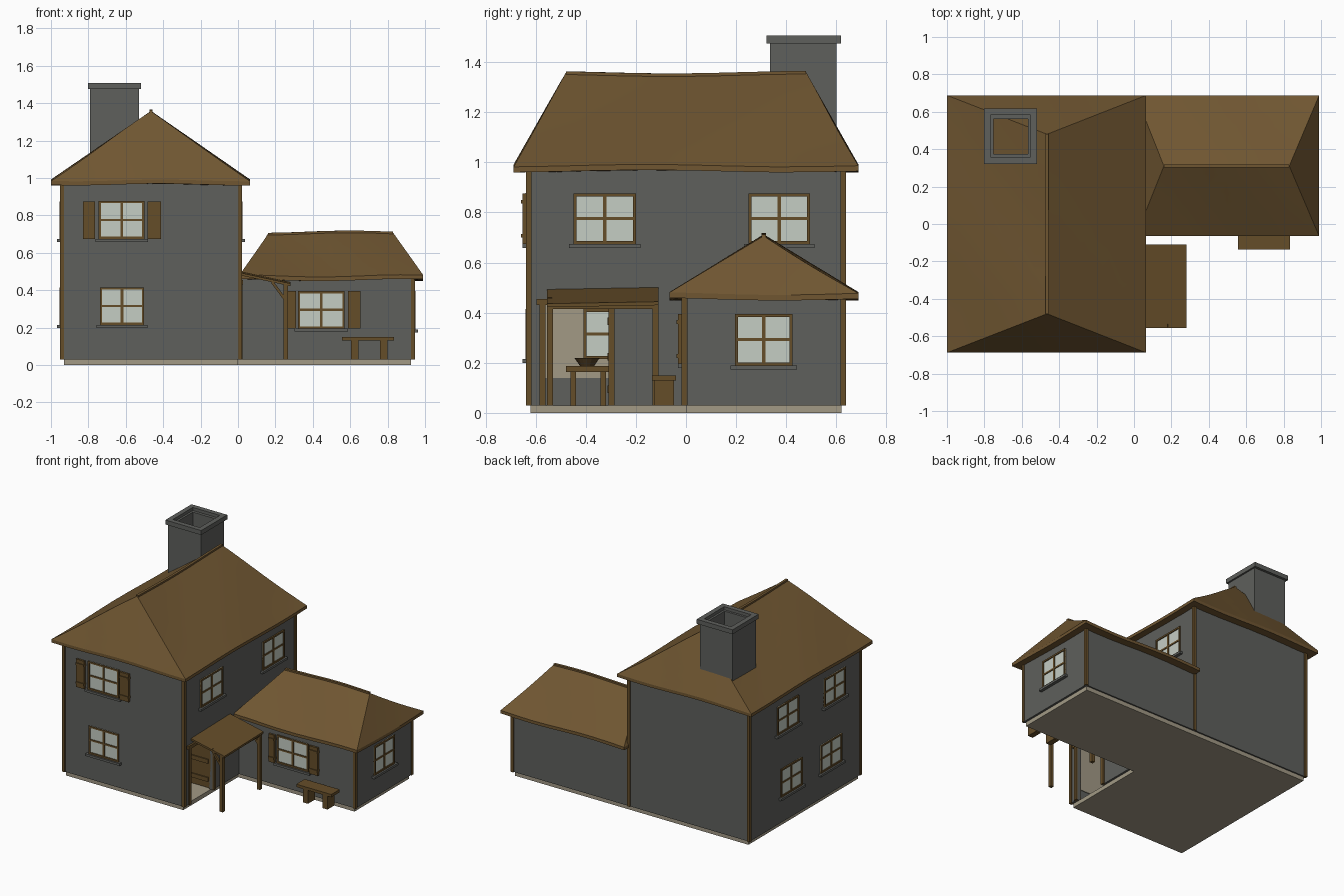
import bpy, bmesh, math
from mathutils import Vector, Matrix

if "Cube" in bpy.data.objects:
    bpy.data.objects.remove(bpy.data.objects["Cube"])


def material(name, rgb):
    m = bpy.data.materials.new(name)
    m.diffuse_color = (*rgb, 1)
    m.use_nodes = True
    m.node_tree.nodes["Principled BSDF"].inputs["Base Color"].default_value = m.diffuse_color
    return m


WALL = material("grey wall", (0.112, 0.115, 0.107))
ROOF = material("thatch brown", (0.160, 0.093, 0.031))
WOOD = material("timber brown", (0.130, 0.075, 0.022))
DARK = material("dark timber", (0.090, 0.052, 0.018))
GLASS = material("pale glass", (0.56, 0.61, 0.55))
STONE = material("beige stone", (0.36, 0.32, 0.235))


def add_box(bm, lo, hi, index=0):
    c = [(a + b) / 2 for a, b in zip(lo, hi)]
    s = [abs(b - a) for a, b in zip(lo, hi)]
    mat = Matrix.Translation(c) @ Matrix.Diagonal((*s, 1))
    verts = bmesh.ops.create_cube(bm, size=1, matrix=mat)["verts"]
    for f in {f for v in verts for f in v.link_faces}:
        f.material_index = index
    return verts


def finish(bm, name, mats):
    me = bpy.data.meshes.new(name)
    bmesh.ops.recalc_face_normals(bm, faces=bm.faces[:])
    bm.to_mesh(me)
    bm.free()
    ob = bpy.data.objects.new(name, me)
    bpy.context.collection.objects.link(ob)
    for m in mats:
        me.materials.append(m)
    return ob


def boxes(name, parts, *mats):
    """parts: (low corner, high corner[, material index])"""
    bm = bmesh.new()
    for p in parts:
        add_box(bm, *p)
    return finish(bm, name, mats)


def activate(ob):
    bpy.ops.object.select_all(action='DESELECT')
    ob.select_set(True)
    bpy.context.view_layer.objects.active = ob


def cut(ob, lo, hi):
    cutter = boxes("cutter", [(lo, hi)], WALL)
    cutter.hide_render = True
    mod = ob.modifiers.new("cut", 'BOOLEAN')
    mod.operation, mod.solver, mod.object = 'DIFFERENCE', 'EXACT', cutter
    activate(ob)
    bpy.ops.object.modifier_apply(modifier=mod.name)
    bpy.data.objects.remove(cutter)


# Foundation, walls, room and doorway
boxes("foundation", [((-0.93, -0.62, 0), (0.0, 0.62, 0.03)),
                     ((0.0, 0.0, 0), (0.925, 0.62, 0.03))], STONE)
house = boxes("house_walls", [((-0.945, -0.63, 0.03), (0.015, 0.63, 0.97))], WALL)
cut(house, (-0.915, -0.60, 0.0), (-0.015, 0.60, 0.95))
cut(house, (-0.1, -0.56, 0.0), (0.1, -0.31, 0.43))
boxes("wing_walls", [((0.015, -0.01, 0.03), (0.94, 0.63, 0.47))], WALL)
boxes("inner_plaster", [((-0.915, -0.6, 0.14), (-0.91, 0.6, 0.95)),
                        ((-0.915, -0.6, 0.14), (-0.015, -0.595, 0.95)),
                        ((-0.915, 0.595, 0.14), (-0.015, 0.6, 0.95))], STONE)

# Corner posts
def post(x, y, z0, z1, r=0.011):
    return ((x - r, y - r, z0), (x + r, y + r, z1))

boxes("corner_posts",
      [post(x, y, 0.03, 0.97) for x in (-0.94, 0.01) for y in (-0.627, 0.627)]
      + [post(0.935, y, 0.03, 0.46) for y in (-0.006, 0.627)], WOOD)


# Hipped roofs with a slightly wavy surface
def hip_roof(name, x0, x1, y0, y1, z, r0, r1, wave):
    bm = bmesh.new()
    ring = [(x0, y0), (x1, y0), (x1, y1), (x0, y1)]
    low = [bm.verts.new((x, y, z)) for x, y in ring]
    eave = [bm.verts.new((x, y, z + 0.022)) for x, y in ring]
    a, b = bm.verts.new(r0), bm.verts.new(r1)
    bm.faces.new(low)
    for i in range(4):
        j = (i + 1) % 4
        bm.faces.new((low[i], low[j], eave[j], eave[i]))
    e0, e1, e2, e3 = eave
    along_y = abs(r1[1] - r0[1]) > 0.1
    faces = ([(e0, e1, a), (e1, e2, b, a), (e2, e3, b), (e3, e0, a, b)] if along_y else
             [(e3, e0, a), (e0, e1, b, a), (e1, e2, b), (e2, e3, a, b)])
    for f in faces:
        bm.faces.new(f)
    # ridge cap
    w = Vector((0.009, 0, 0)) if along_y else Vector((0, 0.009, 0))
    add_box(bm, Vector(r0) - w - Vector((0, 0, 0.02)), Vector(r1) + w + Vector((0, 0, 0.006)))
    bmesh.ops.subdivide_edges(bm, edges=bm.edges[:], cuts=7, use_grid_fill=True)
    for v in bm.verts:
        v.co.z += wave * (math.sin(7 * v.co.x + 5.5 * v.co.y + 2) - 0.2)
    ob = finish(bm, name, [ROOF])
    activate(ob)
    bpy.ops.object.shade_smooth_by_angle(angle=math.radians(20))


hip_roof("main_roof", -1.0, 0.065, -0.688, 0.688, 0.966,
         (-0.465, -0.48, 1.355), (-0.465, 0.48, 1.355), 0.005)
hip_roof("wing_roof", 0.01, 0.99, -0.065, 0.688, 0.456,
         (0.16, 0.31, 0.708), (0.83, 0.31, 0.708), 0.006)


# Chimney: hollow shaft and cap
def tube(x0, x1, y0, y1, z0, z1, t):
    return [((x0, y0, z0), (x0 + t, y1, z1)), ((x1 - t, y0, z0), (x1, y1, z1)),
            ((x0 + t, y0, z0), (x1 - t, y0 + t, z1)),
            ((x0 + t, y1 - t, z0), (x1 - t, y1, z1))]

boxes("chimney_shaft", tube(-0.79, -0.53, 0.335, 0.60, 0.98, 1.485, 0.038), WALL)
boxes("chimney_cap", tube(-0.802, -0.518, 0.322, 0.618, 1.475, 1.507, 0.035), WALL)


# Windows: glass, timber frame and sill on any wall
def window(name, axis, wall, out, u0, u1, z0, z1, sill=True):
    def p(ua, ub, za, zb, d, index):
        a, b = wall - out * 0.002, wall + out * d
        if axis == 'x':      # runs along x, wall faces y
            return ((ua, a, za), (ub, b, zb), index)
        return ((a, ua, za), (b, ub, zb), index)
    t, m, h = 0.012, (u0 + u1) / 2, (z0 + z1) / 2
    parts = [p(u0, u1, z0, z1, 0.003, 0),
             p(u0, u0 + t, z0, z1, 0.01, 1), p(u1 - t, u1, z0, z1, 0.01, 1),
             p(u0, u1, z0, z0 + t, 0.01, 1), p(u0, u1, z1 - t, z1, 0.01, 1),
             p(m - 0.007, m + 0.007, z0, z1, 0.008, 1),
             p(u0, u1, h - 0.006, h + 0.006, 0.008, 1)]
    if sill:
        parts.append(p(u0 - 0.018, u1 + 0.018, z0 - 0.016, z0, 0.022, 2))
    boxes(name, parts, GLASS, WOOD, WALL)


window("front_upper_window", 'x', -0.63, -1, -0.745, -0.50, 0.675, 0.877)
window("front_lower_window", 'x', -0.63, -1, -0.738, -0.502, 0.215, 0.415)
window("wing_front_window", 'x', -0.01, -1, 0.32, 0.57, 0.195, 0.395)
window("wing_side_window", 'y', 0.94, 1, 0.195, 0.425, 0.19, 0.395)
window("right_upper_window_a", 'y', 0.015, 1, -0.45, -0.20, 0.675, 0.875)
window("right_upper_window_b", 'y', 0.015, 1, 0.25, 0.495, 0.675, 0.875)
for k, (u, z) in enumerate([(-0.45, 0.675), (0.08, 0.675), (-0.41, 0.215), (0.04, 0.215)]):
    window(f"left_window_{k}", 'y', -0.945, -1, u, u + 0.24, z, z + 0.2)
    window(f"left_window_inside_{k}", 'y', -0.91, 1, u, u + 0.24, z, z + 0.2, False)


# Shutters with battens
def shutter(name, x0, x1, y, z0, z1):
    parts = [((x0, y - 0.022, z0), (x1, y - 0.008, z1))]
    for z in (z0 + 0.025, z1 - 0.04):
        parts.append(((x0, y - 0.028, z), (x1, y, z + 0.015)))
    boxes(name, parts, WOOD)


shutter("upper_shutter_left", -0.83, -0.765, -0.63, 0.675, 0.875)
shutter("upper_shutter_right", -0.485, -0.412, -0.63, 0.675, 0.875)
shutter("wing_shutter_left", 0.265, 0.31, -0.01, 0.195, 0.395)
shutter("wing_shutter_right", 0.587, 0.655, -0.01, 0.195, 0.395)

# Door frame and the open door leaf with battens
boxes("door_frame", [((-0.015, -0.585, 0.03), (0.025, -0.56, 0.43)),
                     ((-0.015, -0.31, 0.03), (0.025, -0.285, 0.43)),
                     ((-0.015, -0.597, 0.43), (0.028, -0.285, 0.455))], WOOD)
boxes("door_leaf", [((-0.24, -0.306, 0.035), (-0.015, -0.292, 0.425))]
      + [((-0.23, -0.314, z), (-0.02, -0.306, z + 0.03)) for z in (0.08, 0.21, 0.35)],
      WOOD)

# Porch: sloping roof, posts and braces
bm = bmesh.new()
for v in add_box(bm, (0.01, -0.555, 0), (0.28, -0.11, 0.014)):
    v.co.z += 0.484 - (v.co.x - 0.01) * 0.215
    v.co.z += 0.004 * (1 if v.co.y > -0.3 else -1)
finish(bm, "porch_roof", [WOOD])
boxes("porch_posts", [post(0.255, y, 0.03, 0.43, 0.012) for y in (-0.543, -0.122)]
      + [((0.243, -0.55, 0.415), (0.267, -0.115, 0.435))], WOOD)
bm = bmesh.new()
for y in (-0.543, -0.122):
    for v in add_box(bm, (0.18, y - 0.008, 0), (0.25, y + 0.008, 0.025)):
        v.co.z += 0.435 - (v.co.x - 0.18) * 1.35
finish(bm, "porch_braces", [WOOD])

# Bench by the wing
boxes("bench", [((0.557, -0.135, 0.13), (0.835, -0.04, 0.15))]
      + [((x, -0.128, 0.03), (x + 0.04, -0.047, 0.13)) for x in (0.605, 0.76)], WOOD)

# Table and bowl inside
boxes("table", [((-0.58, -0.48, 0.163), (-0.35, -0.305, 0.187))]
      + [post(x, y, 0.03, 0.163) for x in (-0.56, -0.37) for y in (-0.45, -0.33)], WOOD)
bm = bmesh.new()
bmesh.ops.create_cone(bm, cap_ends=True, segments=16, radius1=0.028, radius2=0.05,
                      depth=0.032, matrix=Matrix.Translation((-0.46, -0.395, 0.203)))
finish(bm, "bowl", [DARK])
